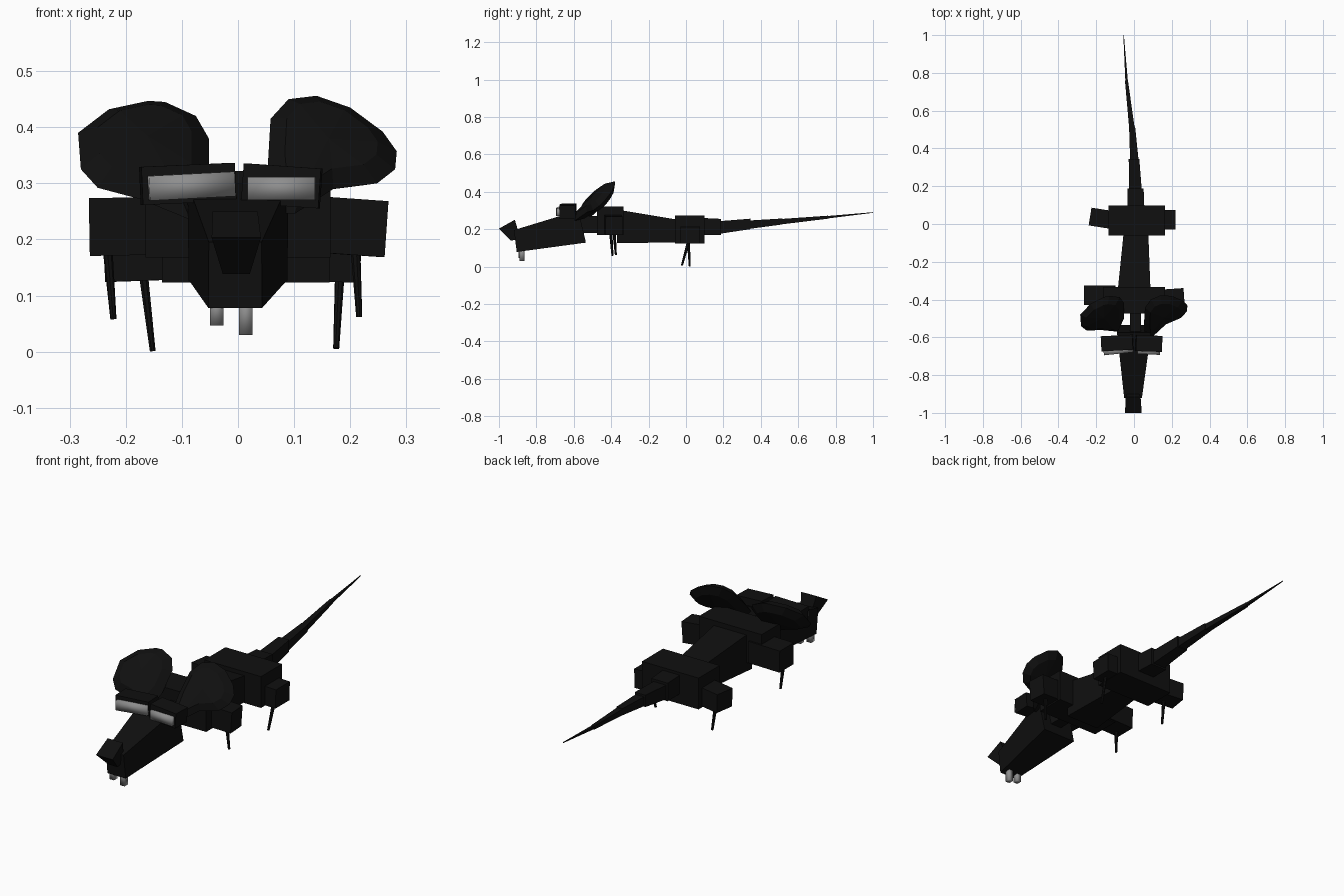
import bpy, bmesh, math
from mathutils import Vector, Euler

if "Cube" in bpy.data.objects:
    bpy.data.objects.remove(bpy.data.objects["Cube"])


def material(name, value):
    m = bpy.data.materials.new(name)
    m.diffuse_color = (value, value, value, 1)
    m.use_nodes = True
    m.node_tree.nodes["Principled BSDF"].inputs["Base Color"].default_value = m.diffuse_color
    return m


BLACK = material("black fur", 0.005)
GREY = material("pale grey", 0.27)


def finish(name, bm, mat=BLACK, smooth=False):
    bmesh.ops.recalc_face_normals(bm, faces=bm.faces)
    me = bpy.data.meshes.new(name)
    bm.to_mesh(me)
    bm.free()
    me.materials.append(mat)
    for p in me.polygons:
        p.use_smooth = smooth
    ob = bpy.data.objects.new(name, me)
    bpy.context.collection.objects.link(ob)
    return ob


def block(name, xs, ys, zs, roll=0, yaw=0, mat=BLACK, smooth=False):
    """Box from its extents, turned about its own centre."""
    bm = bmesh.new()
    bmesh.ops.create_cube(bm, size=1)
    rot = Euler((0, math.radians(roll), math.radians(yaw))).to_matrix()
    size = [b - a for a, b in (xs, ys, zs)]
    mid = Vector([(a + b) / 2 for a, b in (xs, ys, zs)])
    for v in bm.verts:
        v.co = rot @ Vector([c * s for c, s in zip(v.co, size)]) + mid
    return finish(name, bm, mat, smooth)


def wedge(name, front, back, cx=(0, 0)):
    """Six-sided solid; each end is two edges (y, z, half width): top, bottom."""
    bm = bmesh.new()
    rings = []
    for (top, bot), x in zip((front, back), cx):
        rings.append([bm.verts.new((x + s * e[2], e[0], e[1]))
                      for e, s in ((top, -1), (top, 1), (bot, 1), (bot, -1))])
    a, b = rings
    bm.faces.new(a)
    bm.faces.new(b)
    for i in range(4):
        j = (i + 1) % 4
        bm.faces.new((a[i], a[j], b[j], b[i]))
    return finish(name, bm)


def rod(name, p, q, r1, r2, sides=8):
    bm = bmesh.new()
    p, q = Vector(p), Vector(q)
    bmesh.ops.create_cone(bm, cap_ends=True, segments=sides,
                          radius1=r1, radius2=r2, depth=(q - p).length)
    turn = (q - p).to_track_quat('Z', 'Y')
    for v in bm.verts:
        v.co = turn @ v.co + (p + q) / 2
    return finish(name, bm)


def ear(name, outline, side):
    """Domed leaf standing on a plane that leans back."""
    n = Vector((0, -0.7, 0.71))
    pts = [Vector((x, -0.575 + (z - 0.25) * 0.97 + 0.3 * (x - side * 0.15), z))
           for x, z in outline]
    mid = sum(pts, Vector()) / len(pts)
    bm = bmesh.new()
    rim = [bm.verts.new(p) for p in pts]
    k = len(rim)
    for s in (-1, 1):
        ring = [bm.verts.new(mid + (p - mid) * 0.72 + n * s * 0.026) for p in pts]
        tip = bm.verts.new(mid + n * s * 0.037)
        for i in range(k):
            j = (i + 1) % k
            bm.faces.new((rim[i], rim[j], ring[j], ring[i]))
            bm.faces.new((ring[i], ring[j], tip))
    return finish(name, bm)


# head, nose and neck
wedge("head", ((-0.92, 0.195, 0.047), (-0.905, 0.078, 0.048)),
      ((-0.575, 0.30, 0.09), (-0.535, 0.128, 0.088)), (-0.005, 0))
wedge("nose", ((-1.0, 0.203, 0.044), (-0.935, 0.138, 0.024)),
      ((-0.915, 0.25, 0.04), (-0.885, 0.15, 0.024)), (-0.003, -0.005))
block("neck", (-0.02, 0.038), (-0.60, -0.44), (0.18, 0.27))

# brows with pale eyes set in front
block("left_brow", (-0.173, -0.006), (-0.67, -0.59), (0.265, 0.333), -2.5, 3)
block("right_brow", (0.009, 0.147), (-0.675, -0.59), (0.26, 0.331), 4, -2)
block("left_eye", (-0.160, -0.006), (-0.687, -0.655), (0.273, 0.317), -3, 6, GREY, True)
block("right_eye", (0.018, 0.138), (-0.69, -0.66), (0.27, 0.311), 0, -3, GREY, True)

# teeth
block("left_tooth", (-0.05, -0.026), (-0.895, -0.868), (0.047, 0.10), 0, 0, GREY, True)
block("right_tooth", (0.002, 0.026), (-0.89, -0.863), (0.03, 0.10), 0, 0, GREY, True)

# ears
ear("left_ear", [(-.285, .39), (-.23, .432), (-.16, .447), (-.13, .445), (-.075, .42),
                 (-.052, .38), (-.052, .30), (-.085, .235), (-.175, .272),
                 (-.25, .292), (-.28, .325)], -1)
ear("right_ear", [(.053, .33), (.058, .415), (.09, .45), (.14, .456), (.20, .435),
                  (.258, .392), (.283, .357), (.28, .325), (.248, .30), (.17, .29),
                  (.10, .245), (.06, .25)], 1)

# body
block("shoulders", (-0.165, 0.165), (-0.475, -0.333), (0.168, 0.322))
wedge("torso", ((-0.37, 0.305, 0.088), (-0.37, 0.125, 0.088)),
      ((0.0, 0.243, 0.062), (0.0, 0.13, 0.062)), (0, 0.012))
block("hips", (-0.135, 0.163), (-0.06, 0.098), (0.123, 0.272))

# upper legs
block("left_front_thigh", (-0.265, -0.10), (-0.43, -0.325), (0.172, 0.275), -1)
block("right_front_thigh", (0.10, 0.262), (-0.435, -0.345), (0.174, 0.274), 4, 4)
block("left_hind_thigh", (-0.232, -0.08), (-0.02, 0.075), (0.127, 0.215), -2, -9)
block("right_hind_thigh", (0.08, 0.219), (-0.03, 0.075), (0.125, 0.215), 2)

# lower legs
for name, top, foot in (
        ("left_front_leg", (-0.233, -0.403, 0.19), (-0.222, -0.393, 0.058)),
        ("right_front_leg", (0.209, -0.385, 0.19), (0.216, -0.375, 0.062)),
        ("left_hind_leg", (-0.17, 0.012, 0.15), (-0.152, 0.02, 0.001)),
        ("right_hind_leg", (0.182, 0.018, 0.15), (0.175, -0.022, 0.006))):
    rod(name, top, foot, 0.009, 0.0055)

# tail: overlapping tapered segments (y, z, x, half size) at each end
tail = [((0.08, 0.215, 0.01, 0.045), (0.187, 0.212, 0.008, 0.043)),
        ((0.17, 0.208, 0.008, 0.034), (0.345, 0.228, 0.0, 0.028)),
        ((0.32, 0.222, 0.003, 0.023), (0.515, 0.241, -0.01, 0.016)),
        ((0.49, 0.238, -0.009, 0.015), (0.76, 0.264, -0.04, 0.008)),
        ((0.74, 0.262, -0.038, 0.007), (1.0, 0.289, -0.055, 0.0015))]
for i, ends in enumerate(tail):
    f, b = [((y, z + h, h), (y, z - h, h)) for y, z, x, h in ends]
    wedge(f"tail_segment_{i + 1}", f, b, (ends[0][2], ends[1][2]))
